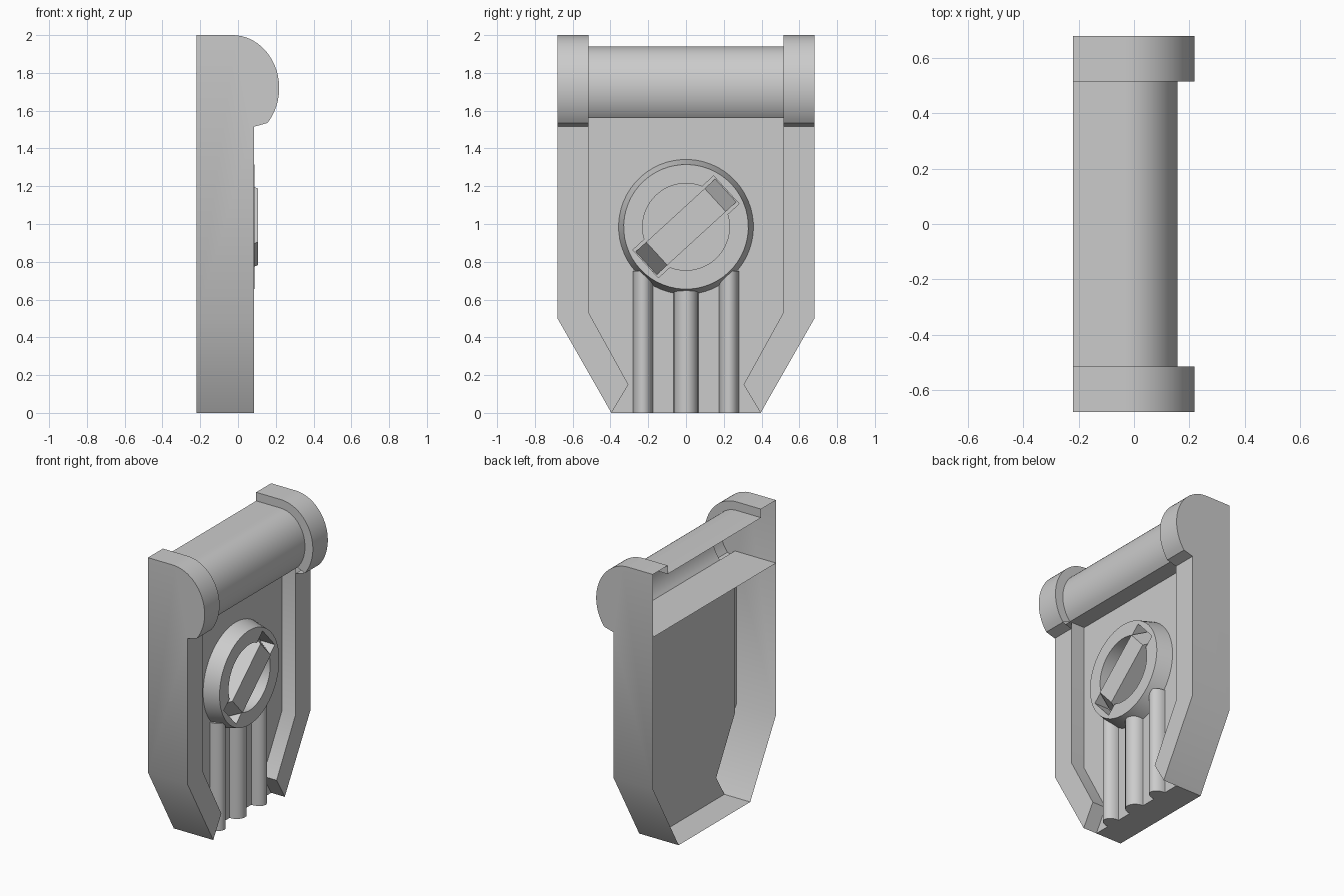
import bpy, bmesh
from math import sin, cos, asin, atan2, radians, pi

if "Cube" in bpy.data.objects:
    bpy.data.objects.remove(bpy.data.objects["Cube"])

BACK, PLATE, FRONT = -0.22, -0.02, 0.085
N = 24


def make(name, faces, mirror=False):
    """Build a welded mesh from faces given as coordinate lists."""
    bm = bmesh.new()
    for f in faces:
        bm.faces.new([bm.verts.new(p) for p in f])
    bmesh.ops.remove_doubles(bm, verts=bm.verts, dist=0.0005)
    bmesh.ops.recalc_face_normals(bm, faces=bm.faces)
    top = max(bm.faces, key=lambda f: f.calc_center_median().x)
    if top.normal.x < 0:
        bmesh.ops.reverse_faces(bm, faces=bm.faces)
    me = bpy.data.meshes.new(name)
    bm.to_mesh(me)
    bm.free()
    me.shade_smooth()
    me.set_sharp_from_angle(angle=radians(30))
    ob = bpy.data.objects.new(name, me)
    bpy.context.collection.objects.link(ob)
    if mirror:
        ob.modifiers.new("mirror", 'MIRROR').use_axis = (False, True, False)
    return ob


def strip(a, b, closed=False):
    """Quads between two matching point rows."""
    n = len(a)
    return [[a[i], a[(i + 1) % n], b[(i + 1) % n], b[i]]
            for i in range(n if closed else n - 1)]


def at_y(prof, y):
    return [(x, y, z) for x, z in prof]


def at_x(prof, x):
    return [(x, y, z) for y, z in prof]


def hood(rx, rz, bottom):
    """Flat top running into an elliptical front, ending at height bottom."""
    cx, cz = -0.03, 1.72
    end = asin((bottom - cz) / rz)
    angs = [pi / 2 + (end - pi / 2) * i / N for i in range(N + 1)]
    return [(BACK, cz + rz)] + [(cx + rx * cos(t), cz + rz * sin(t)) for t in angs]


cap = hood(0.248, 0.28, 1.535)
tube = hood(0.187, 0.22, 1.56)

# Hollow side rails with rounded top caps, open at the back
cap_end = cap + [(FRONT, 1.515)]
inner = [(0.515, 1.56), (0.515, 0.53), (0.305, 0.15), (0.395, 0)]
rail = [at_y(cap_end + [(FRONT, 0.5), (BACK, 0.5)], 0.68)]
rail += strip(at_y(cap_end, 0.68), at_y(cap_end, 0.515))
rail += strip(at_y(cap, 0.515), at_y(tube, 0.515))
rail.append([(BACK, 0.68, 0.5), (FRONT, 0.68, 0.5), (FRONT, 0.395, 0), (BACK, 0.395, 0)])
rail.append(at_x([(0.68, 1.515), (0.515, 1.515)] + inner[1:] + [(0.68, 0.5)], FRONT))
rail += strip(at_x(inner, FRONT), at_x(inner, PLATE))
make("side_rail", rail, mirror=True)

# Centre panel with bottom floor
flip = [(-y, z) for y, z in reversed(inner)]
make("panel", [at_x(inner + flip, PLATE),
               [(BACK, -0.395, 0), (BACK, 0.395, 0), (PLATE, 0.395, 0), (PLATE, -0.395, 0)]])

# Half tube across the top, closed below by a shelf
roll = tube + [(BACK, 1.56)]
cross = strip(at_y(roll, -0.515), at_y(roll, 0.515))
for s in (-1, 1):
    cross += strip(at_y(roll[-2:], 0.515 * s), at_y(roll[-2:], 0.68 * s))
make("cross_tube", cross)

# Round knob housing: tapered ring with a circular recess and a slot
CZ, TILT = 0.985, radians(42.5)
a1, a2 = atan2(0.1, 0.29), asin(0.1 / 0.23)
quarter = [a1 * i / 3 for i in range(3)] + [a1] + \
          [a2 + (pi / 2 - a2) * i / 10 for i in range(10)]
angs = quarter + [pi / 2] + [pi - t for t in reversed(quarter[1:])]
angs += [t + pi for t in angs]


def ring(x, radius):
    return [(x, radius(t) * cos(t + TILT), CZ + radius(t) * sin(t + TILT)) for t in angs]


def slot(t):
    return max(0.23, min(0.29 / max(abs(cos(t)), 1e-6), 0.1 / max(abs(sin(t)), 1e-6)))


rows = [ring(PLATE, lambda t: 0.357), ring(0.088, lambda t: 0.33),
        ring(0.088, slot), ring(PLATE, slot)]
make("knob_ring", [f for a, b in zip(rows, rows[1:]) for f in strip(a, b, True)])

# Diagonal knob bar with sloped ends
side = [(-0.285, PLATE), (-0.21, 0.105), (0.21, 0.105), (0.285, PLATE)]


def bar_row(w):
    return [(x, u * cos(TILT) - w * sin(TILT), CZ + u * sin(TILT) + w * cos(TILT))
            for u, x in side]


l, r = bar_row(-0.083), bar_row(0.083)
make("knob_bar", [l, r] + strip(l, r, True))

# Three rounded ribs running down from the knob
for name, y, w, top in (("rib_left", -0.228, 0.053, 0.75), ("rib_middle", 0, 0.065, 0.65),
                        ("rib_right", 0.228, 0.053, 0.75)):
    prof = [(PLATE + 0.075 * sin(pi * i / 14), y + w * cos(pi * i / 14)) for i in range(15)]
    lo = [(x, v, 0) for x, v in prof]
    hi = [(x, v, top) for x, v in prof]
    make(name, [lo, hi] + strip(lo, hi, True))
